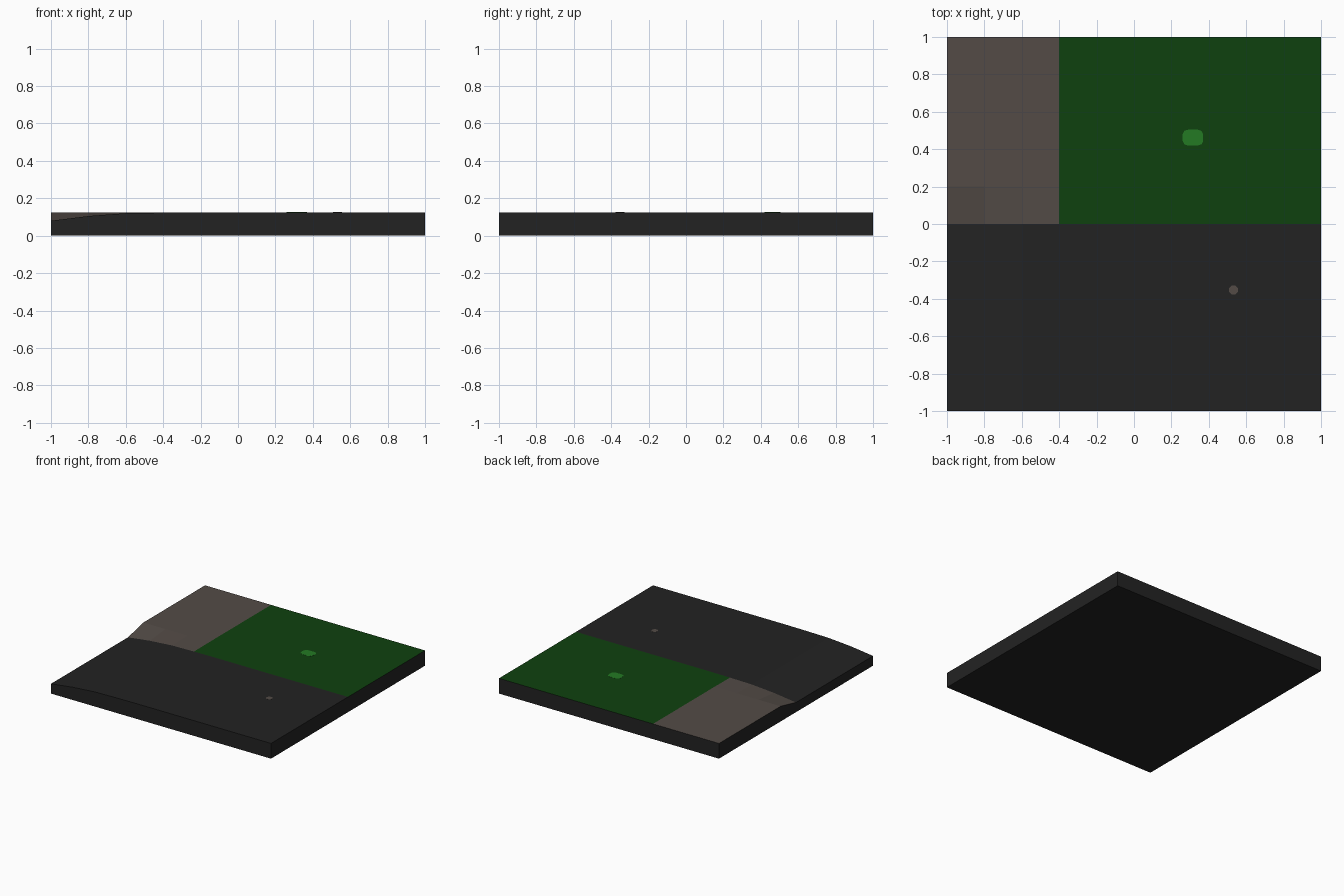
import bpy, bmesh, math

if "Cube" in bpy.data.objects:
    bpy.data.objects.remove(bpy.data.objects["Cube"])

H = 0.125


def material(name, rgb):
    m = bpy.data.materials.new(name)
    m.diffuse_color = (*rgb, 1)
    m.use_nodes = True
    m.node_tree.nodes["Principled BSDF"].inputs["Base Color"].default_value = m.diffuse_color
    return m


asphalt = material("dark asphalt", (0.0165, 0.0165, 0.0165))
paving = material("brown paving", (0.087, 0.071, 0.062))
grass = material("dark green grass", (0.0048, 0.053, 0.0048))
leaf = material("light green", (0.017, 0.195, 0.017))


def make_object(name, bm, mats):
    bmesh.ops.recalc_face_normals(bm, faces=bm.faces)
    me = bpy.data.meshes.new(name)
    bm.to_mesh(me)
    bm.free()
    for m in mats:
        me.materials.append(m)
    ob = bpy.data.objects.new(name, me)
    bpy.context.collection.objects.link(ob)
    return ob


# Ground tile: the front half dips at the left, the back ramps up to flat
dip = [(-1, 0.08), (-0.8, 0.105), (-0.6, 0.12), (-0.4, 0.1235), (-0.2, H), (1, H)]
rows = [-1, 0, 0.2, 1]
bm = bmesh.new()
top = [[bm.verts.new((x, y, z if y <= 0 else H)) for x, z in dip] for y in rows]
low = [[bm.verts.new((x, y, 0)) for x, z in dip] for y in rows]
nx, ny = len(dip), len(rows)
for j in range(ny - 1):
    for i in range(nx - 1):
        for grid in (top, low):
            f = bm.faces.new((grid[j][i], grid[j][i + 1],
                              grid[j + 1][i + 1], grid[j + 1][i]))
            if grid is top and rows[j] >= 0:
                f.material_index = 1 if dip[i][0] < -0.45 else 2
    for i in (0, nx - 1):
        bm.faces.new((low[j][i], low[j + 1][i], top[j + 1][i], top[j][i]))
for i in range(nx - 1):
    for j in (0, ny - 1):
        bm.faces.new((low[j][i], low[j][i + 1], top[j][i + 1], top[j][i]))
make_object("ground_tile", bm, [asphalt, paving, grass])


# Thin flat patches lying on the tile
def patch(name, outline, mat):
    bm = bmesh.new()
    a = [bm.verts.new((x, y, H - 0.001)) for x, y in outline]
    b = [bm.verts.new((x, y, H + 0.0008)) for x, y in outline]
    n = len(a)
    bm.faces.new(a)
    bm.faces.new(b)
    for i in range(n):
        k = (i + 1) % n
        bm.faces.new((a[i], a[k], b[k], b[i]))
    make_object(name, bm, [mat])


shrub = [(0.315 + sx * x, 0.462 + sy * y) for sx, sy, pts in (
    (1, 1, ((0.055, 0.018), (0.046, 0.036), (0.024, 0.043))),
    (-1, 1, ((0.024, 0.043), (0.046, 0.036), (0.055, 0.018))),
    (-1, -1, ((0.055, 0.018), (0.046, 0.036), (0.024, 0.043))),
    (1, -1, ((0.024, 0.043), (0.046, 0.036), (0.055, 0.018)))) for x, y in pts]
patch("grass_tuft", shrub, leaf)

stone = [(0.532 + 0.026 * math.cos(math.tau * k / 8 + math.pi / 8),
          -0.353 + 0.026 * math.sin(math.tau * k / 8 + math.pi / 8)) for k in range(8)]
patch("pebble", stone, paving)
